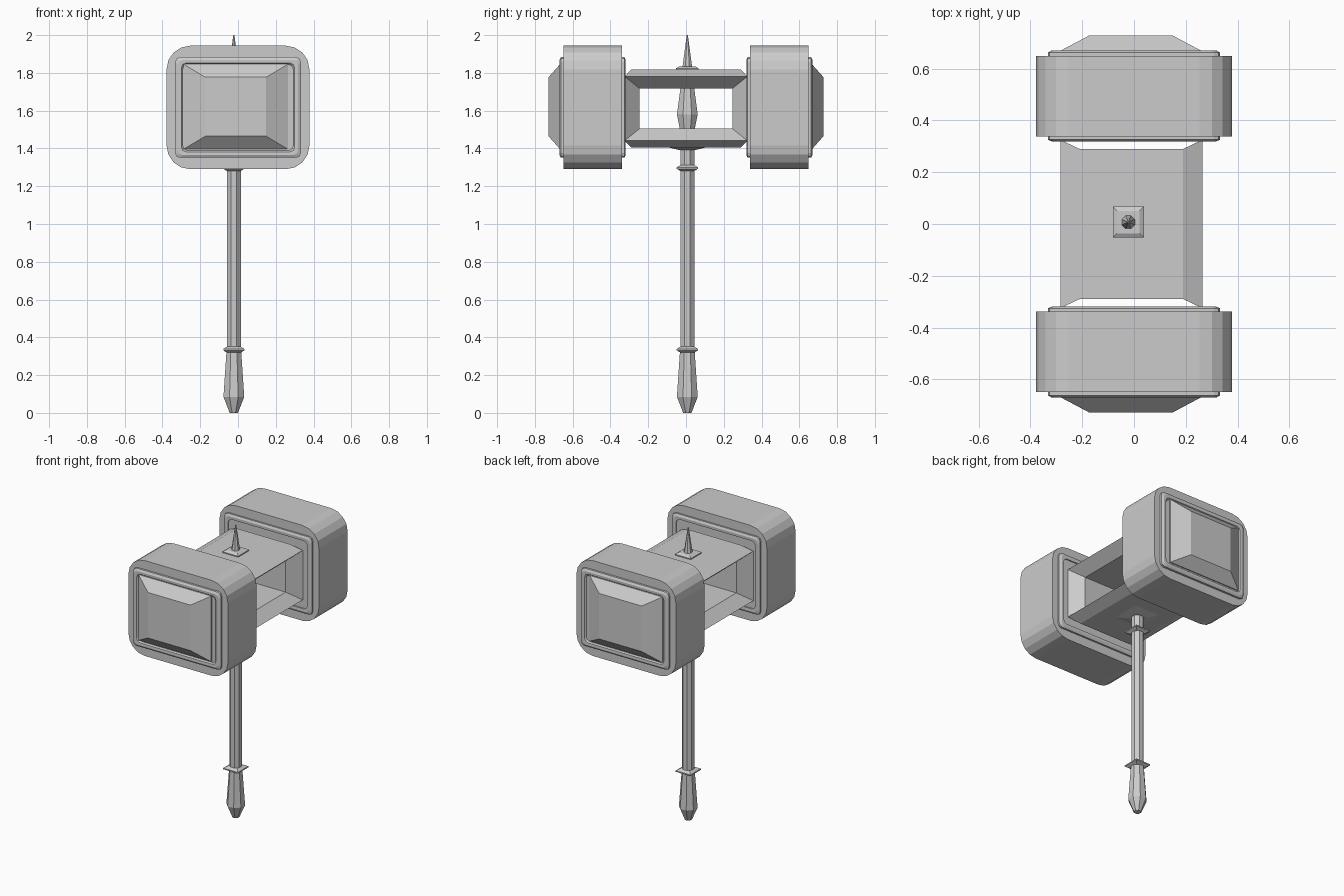
import bpy, bmesh, math

if "Cube" in bpy.data.objects:
    bpy.data.objects.remove(bpy.data.objects["Cube"])

ZC = 1.617  # height of the hammer head's centre


def loft(name, rings, closed=False):
    """Skin equal-length point rings, capping the ends unless closed."""
    bm = bmesh.new()
    rows = [[bm.verts.new(p) for p in ring] for ring in rings]
    pairs = list(zip(rows, rows[1:]))
    if closed:
        pairs.append((rows[-1], rows[0]))
    for a, b in pairs:
        n = len(a)
        for i in range(n):
            j = (i + 1) % n
            bm.faces.new((a[i], a[j], b[j], b[i]))
    if not closed:
        bm.faces.new(rows[0])
        bm.faces.new(rows[-1])
    bmesh.ops.recalc_face_normals(bm, faces=bm.faces)
    mesh = bpy.data.meshes.new(name)
    bm.to_mesh(mesh)
    bm.free()
    ob = bpy.data.objects.new(name, mesh)
    bpy.context.collection.objects.link(ob)
    return ob


def round_rect(y, hx, hz, r, seg=4, cx=0.0):
    """Rounded rectangle in the xz plane at depth y."""
    pts = []
    for q, (sx, sz) in enumerate(((1, 1), (-1, 1), (-1, -1), (1, -1))):
        for k in range(seg + 1):
            a = math.radians(90 * (q + k / seg))
            pts.append((cx + sx * (hx - r) + r * math.cos(a), y,
                        ZC + sz * (hz - r) + r * math.sin(a)))
    return pts


def turned(name, profile, sides=8):
    """Profile of (radius, z) around the handle axis; four sides gives a square."""
    off = math.pi / sides
    scale = 1 / math.cos(off)
    rings = [[(-0.022 + r * scale * math.cos(off + 2 * math.pi * i / sides),
               0.007 + r * scale * math.sin(off + 2 * math.pi * i / sides), z)
              for i in range(sides)] for r, z in profile]
    return loft(name, rings)


def side_rect(x, hy, hz):
    zc = 1.611
    return [(x, -hy, zc - hz), (x, hy, zc - hz), (x, hy, zc + hz), (x, -hy, zc + hz)]


# The two striking blocks, with raised rims and bevelled faces
for tag, s in (("front", -1), ("back", 1)):
    loft(tag + "_block", [round_rect(s * y, 0.378, 0.327, 0.125) for y in (0.338, 0.648)])
    steps = [(0.328, 0.300, 0.233), (0.320, 0.300, 0.233), (0.319, 0.318, 0.252),
             (0.326, 0.333, 0.266), (0.662, 0.333, 0.266), (0.670, 0.318, 0.252),
             (0.669, 0.300, 0.235), (0.660, 0.293, 0.228)]
    loft(tag + "_rim", [round_rect(s * y, hx, hz, 0.025, 2) for y, hx, hz in steps])
    loft(tag + "_striking_face",
         [[(-0.012 + a * hx, s * y, ZC + 0.004 + b * hz)
           for a, b in ((1, 1), (-1, 1), (-1, -1), (1, -1))]
          for y, hx, hz in ((0.655, 0.276, 0.225), (0.667, 0.276, 0.225), (0.728, 0.161, 0.156))])

# Open frame joining the blocks, bevelled around its opening
loft("head_frame", [side_rect(x, hy, hz) for x, hy, hz in (
    (-0.210, 0.290, 0.206), (0.190, 0.290, 0.206), (0.264, 0.325, 0.170),
    (0.190, 0.245, 0.106), (-0.210, 0.245, 0.106), (-0.284, 0.325, 0.170))], closed=True)

# Handle with tapered grip and square collars
turned("grip", [(0.022, 0), (0.055, 0.085), (0.038, 0.34)])
turned("shaft", [(0.037, 0.33), (0.037, 1.42)])
for tag, z in (("lower", 0.335), ("upper", 1.296)):
    turned(tag + "_collar", [(0.036, z - 0.016), (0.056, z - 0.004),
                             (0.056, z + 0.004), (0.036, z + 0.016)], 4)
turned("frame_underplate", [(0.045, 1.392), (0.1, 1.406), (0.1, 1.42)], 4)

# Swollen core inside the frame, and the spike on top
turned("core", [(0.037, 1.49), (0.055, 1.58), (0.035, 1.73)])
turned("spike_base", [(0.06, 1.80), (0.06, 1.824), (0.043, 1.834)], 4)
turned("spike", [(0.027, 1.82), (0.003, 2.0)])
